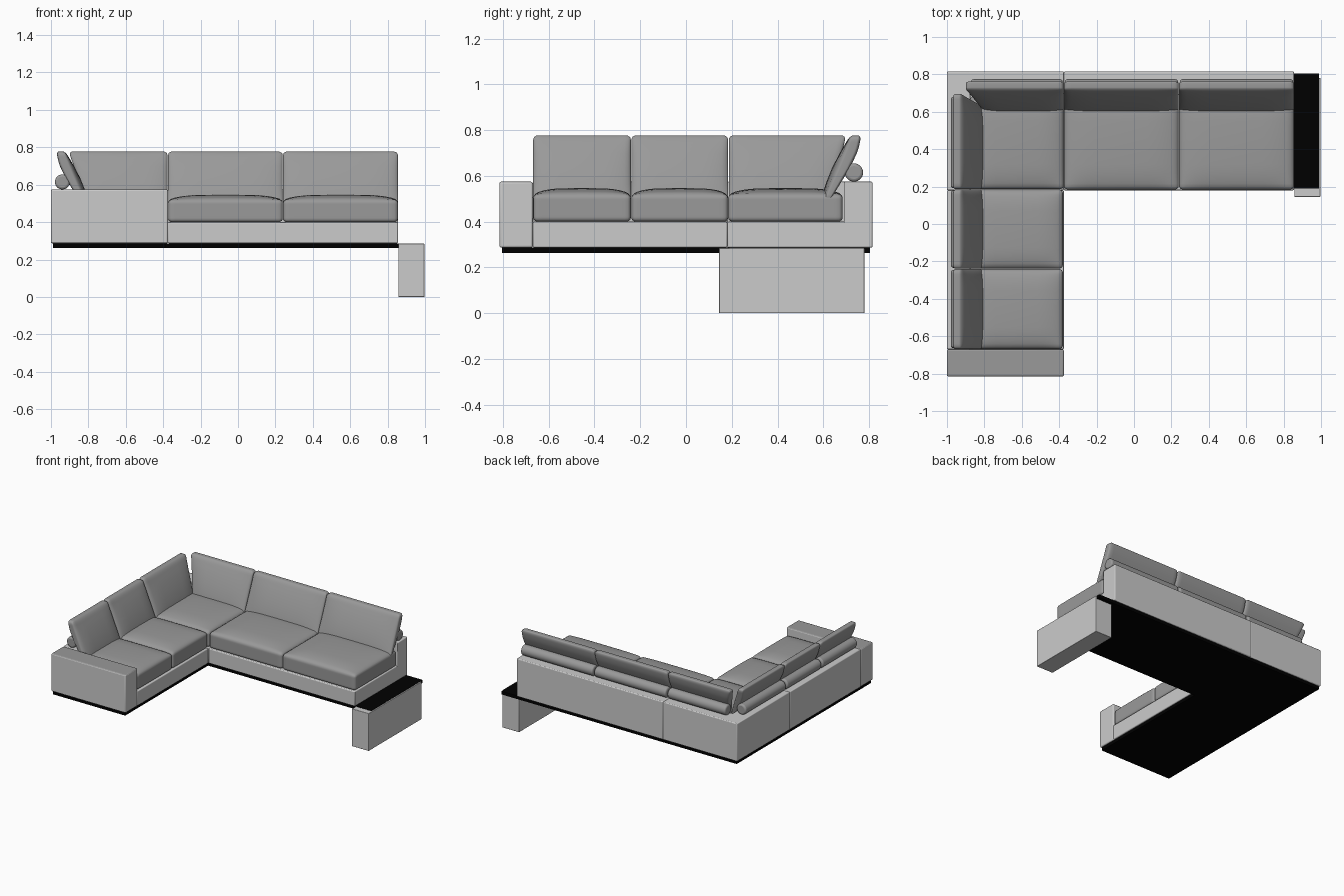
import bpy, bmesh, math
from mathutils import Vector

if "Cube" in bpy.data.objects:
    bpy.data.objects.remove(bpy.data.objects["Cube"])


def material(name, g):
    m = bpy.data.materials.new(name)
    m.diffuse_color = (g, g, g, 1)
    m.use_nodes = True
    m.node_tree.nodes["Principled BSDF"].inputs["Base Color"].default_value = m.diffuse_color
    return m


black = material("black_base", 0.0)
dark = material("dark_grey_fabric", 0.32)


def finish(bm, name, angle=40, mat=None):
    bmesh.ops.recalc_face_normals(bm, faces=bm.faces)
    me = bpy.data.meshes.new(name)
    bm.to_mesh(me)
    bm.free()
    if mat:
        me.materials.append(mat)
    ob = bpy.data.objects.new(name, me)
    bpy.context.collection.objects.link(ob)
    bpy.context.view_layer.objects.active = ob
    bpy.ops.object.select_all(action='DESELECT')
    ob.select_set(True)
    bpy.ops.object.shade_smooth_by_angle(angle=math.radians(angle))
    return ob


def bevel(ob, width, segments):
    m = ob.modifiers.new("bevel", 'BEVEL')
    m.width, m.segments = width, segments
    m.limit_method = 'ANGLE'
    m.angle_limit = math.radians(50)


def box(name, x, y, z, r=0.006, mat=None):
    bm = bmesh.new()
    bmesh.ops.create_cube(bm, size=1)
    for v in bm.verts:
        v.co = [a + (c + 0.5) * (b - a) for c, (a, b) in zip(v.co, (x, y, z))]
    ob = finish(bm, name, mat=mat)
    if r:
        bevel(ob, r, 3)
    return ob


def soft_box(name, half, r, shape):
    """Rounded dense box; shape() maps a normalised point to its final place."""
    bm = bmesh.new()
    bmesh.ops.create_cube(bm, size=2)
    bmesh.ops.subdivide_edges(bm, edges=bm.edges[:], cuts=13, use_grid_fill=True)
    for v in bm.verts:
        p = Vector([math.copysign(abs(c) ** 0.4, c) * h for c, h in zip(v.co, half)])
        q = Vector([max(-(h - r), min(h - r, c)) for c, h in zip(p, half)])
        d = p - q
        if d.length > 1e-6:
            p = q + d.normalized() * r
        v.co = shape(*[c / h for c, h in zip(p, half)])
    return finish(bm, name, 60, dark)


def seat(name, x, y):
    hx, hy = (x[1] - x[0]) / 2, (y[1] - y[0]) / 2

    def shape(u, v, w):
        puff = 0.027 * (1 - u ** 4) * (1 - v ** 4) if w > 0 else 0
        return (x[0] + hx * (u + 1), y[0] + hy * (v + 1), 0.46 + 0.06 * w + puff * w)
    soft_box(name, (hx, hy, 0.06), 0.02, shape)


def place(side, along, t, z):
    """t is the distance in from the outer back face of that run."""
    return (-1 + t, along, z) if side == "left" else (along, 0.795 - t, z)


def back_cushion(name, side, a, b, lean_a=0, lean_b=0):
    def shape(u, w, h):
        v = (h + 1) / 2
        bulge = math.sin(math.pi * (0.15 + 0.85 * v))
        front = 0.195 - 0.118 * v + 0.022 * bulge * (1 - u ** 4)
        back = 0.165 - 0.135 * v - 0.02 * math.sin(math.pi * v ** 1.5)
        lo, hi = a + lean_a * (1 - v), b - lean_b * (1 - v)
        return place(side, lo + (hi - lo) * (u + 1) / 2,
                     back + (front - back) * (w + 1) / 2, 0.49 + 0.287 * v)
    soft_box(name, ((b - a) / 2, 0.04, 0.145), 0.02, shape)


def bolster(name, side, a, b):
    bm = bmesh.new()
    bmesh.ops.create_cone(bm, cap_ends=True, segments=28, radius1=0.04,
                          radius2=0.04, depth=b - a)
    for v in bm.verts:
        x, y, z = v.co
        v.co = place(side, (a + b) / 2 + z, 0.061 + x, 0.615 + y)
    bevel(finish(bm, name, mat=dark), 0.012, 3)


# black plinth, running on over the side block
box("plinth_left", (-0.99, -0.385), (-0.805, 0.805), (0.263, 0.287), 0, black)
box("plinth_right", (-0.385, 0.988), (0.19, 0.805), (0.263, 0.287), 0, black)
box("side_block", (0.857, 0.997), (0.145, 0.78), (0, 0.285), 0.003)

# upholstered frame
Z, ZB = (0.287, 0.40), (0.287, 0.575)
box("base_left", (-0.9, -0.375), (-0.67, 0.18), Z)
box("base_corner", (-0.9, -0.375), (0.18, 0.72), Z)
box("base_right", (-0.375, 0.855), (0.18, 0.72), Z)
box("back_panel_left", (-1, -0.875), (-0.67, 0.18), ZB)
box("back_panel_corner_side", (-1, -0.875), (0.18, 0.815), ZB)
box("back_panel_corner_rear", (-0.99, -0.375), (0.69, 0.815), ZB)
box("back_panel_right", (-0.375, 0.855), (0.69, 0.815), ZB)

# arm with a darker top face
arm = box("arm", (-1, -0.375), (-0.815, -0.67), ZB, 0.008)
arm.data.materials.append(material("light_grey_fabric", 0.8))
arm.data.materials.append(dark)
for f in arm.data.polygons:
    f.material_index = 1 if f.normal.z > 0.5 else 0

# seat cushions
ys = [(-0.668, -0.241), (-0.239, 0.184)]
xs = [(-0.374, 0.239), (0.241, 0.855)]
for i, y in enumerate(ys):
    seat(f"seat_left_{i + 1}", (-0.875, -0.38), y)
for i, x in enumerate(xs):
    seat(f"seat_right_{i + 1}", x, (0.184, 0.685))
seat("seat_corner", (-0.875, -0.376), (0.186, 0.685))

# back cushions with bolsters behind them
for i, (a, b) in enumerate(ys):
    back_cushion(f"back_cushion_left_{i + 1}", "left", a, b)
    bolster(f"bolster_left_{i + 1}", "left", a + 0.005, b - 0.005)
for i, (a, b) in enumerate(xs):
    back_cushion(f"back_cushion_right_{i + 1}", "rear", a, b)
    bolster(f"bolster_right_{i + 1}", "rear", a + 0.005, b - 0.005)
back_cushion("back_cushion_corner_side", "left", 0.187, 0.70, lean_b=0.07)
bolster("bolster_corner_side", "left", 0.192, 0.68)
back_cushion("back_cushion_corner_rear", "rear", -0.905, -0.377, lean_a=0.10)
bolster("bolster_corner_rear", "rear", -0.87, -0.382)
